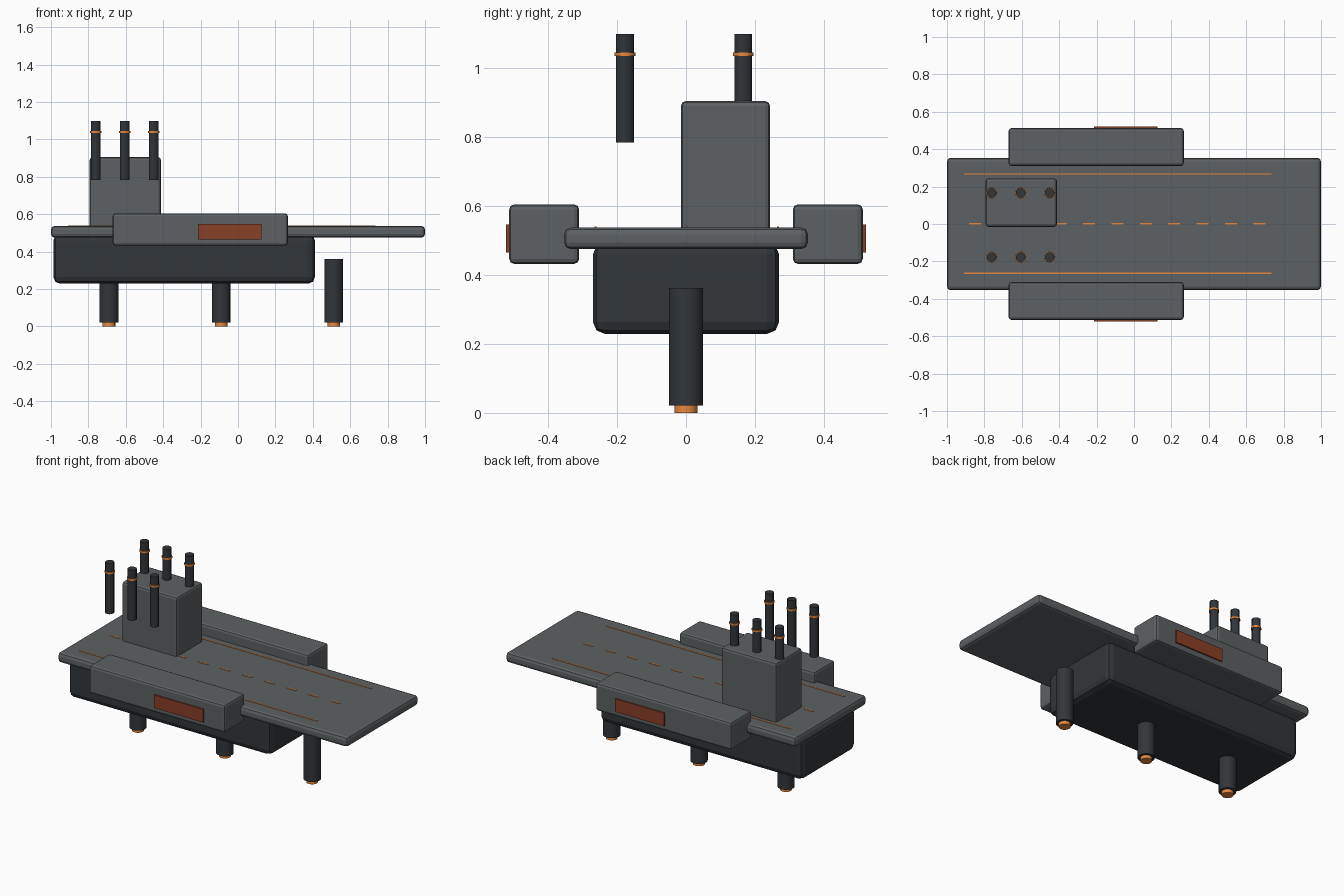
import bpy

if "Cube" in bpy.data.objects:
    bpy.data.objects.remove(bpy.data.objects["Cube"])


def material(name, rgb):
    m = bpy.data.materials.new(name)
    m.diffuse_color = (*rgb, 1)
    m.use_nodes = True
    m.node_tree.nodes["Principled BSDF"].inputs["Base Color"].default_value = m.diffuse_color
    return m


PLATE = material("plate_grey", (0.11, 0.12, 0.125))
DARK = material("dark_grey", (0.032, 0.037, 0.042))
GLOW = material("orange", (0.8, 0.25, 0.05))
RUST = material("rust_panel", (0.25, 0.05, 0.02))


def box(name, lo, hi, mat, bevel=0.0):
    """Box from low corner to high corner, with optional rounded edges."""
    bpy.ops.mesh.primitive_cube_add(size=1, location=[(a + b) / 2 for a, b in zip(lo, hi)])
    o = bpy.context.object
    o.name = name
    o.scale = [b - a for a, b in zip(lo, hi)]
    bpy.ops.object.transform_apply(location=False, rotation=False, scale=True)
    o.data.materials.append(mat)
    if bevel:
        mod = o.modifiers.new("Bevel", 'BEVEL')
        mod.width = bevel
        mod.segments = 2
    return o


def rod(name, x, y, z0, z1, r, mat, sides=16):
    """Upright cylinder between two heights."""
    bpy.ops.mesh.primitive_cylinder_add(vertices=sides, radius=r, depth=z1 - z0,
                                        location=(x, y, (z0 + z1) / 2))
    o = bpy.context.object
    o.name = name
    o.data.materials.append(mat)
    bpy.ops.object.shade_smooth_by_angle()
    return o


# Main body
box("hull", (-0.987, -0.27, 0.229), (0.411, 0.27, 0.495), DARK, 0.035)
box("flight_deck", (-1, -0.354, 0.475), (1, 0.354, 0.538), PLATE, 0.02)
box("control_tower", (-0.793, -0.015, 0.49), (-0.412, 0.244, 0.905), PLATE, 0.015)

# Side pods with recessed-looking hangar doors
for side, s in (("front", -1), ("back", 1)):
    y0, y1 = sorted((s * 0.31, s * 0.513))
    box(f"{side}_side_pod", (-0.67, y0, 0.432), (0.266, y1, 0.605), PLATE, 0.015)
    y0, y1 = sorted((s * 0.5, s * 0.522))
    box(f"{side}_hangar_door", (-0.215, y0, 0.466), (0.125, y1, 0.547), RUST)
    # Deck edge line
    y = s * 0.265 + 0.002
    box(f"{side}_deck_line", (-0.91, y - 0.003, 0.53), (0.734, y + 0.003, 0.541), GLOW)

# Dashed centre line
for i in range(11):
    x = -0.849 + 0.152 * i
    box(f"centre_dash_{i}", (x - 0.032, -0.002, 0.53), (x + 0.032, 0.006, 0.541), GLOW)

# Two rows of stacks with glowing bands
for i, x in enumerate((-0.761, -0.606, -0.451)):
    for side, y in (("front", -0.177), ("back", 0.166)):
        rod(f"{side}_stack_{i}", x, y, 0.784, 1.099, 0.026, DARK, 12)
        rod(f"{side}_stack_band_{i}", x, y, 1.035, 1.046, 0.03, GLOW, 12)

# Lift thrusters under the keel
for i, x in enumerate((-0.69, -0.09, 0.512)):
    rod(f"thruster_{i}", x, 0, 0.021, 0.362, 0.05, DARK)
    rod(f"thruster_nozzle_{i}", x, 0, 0, 0.03, 0.034, GLOW)
